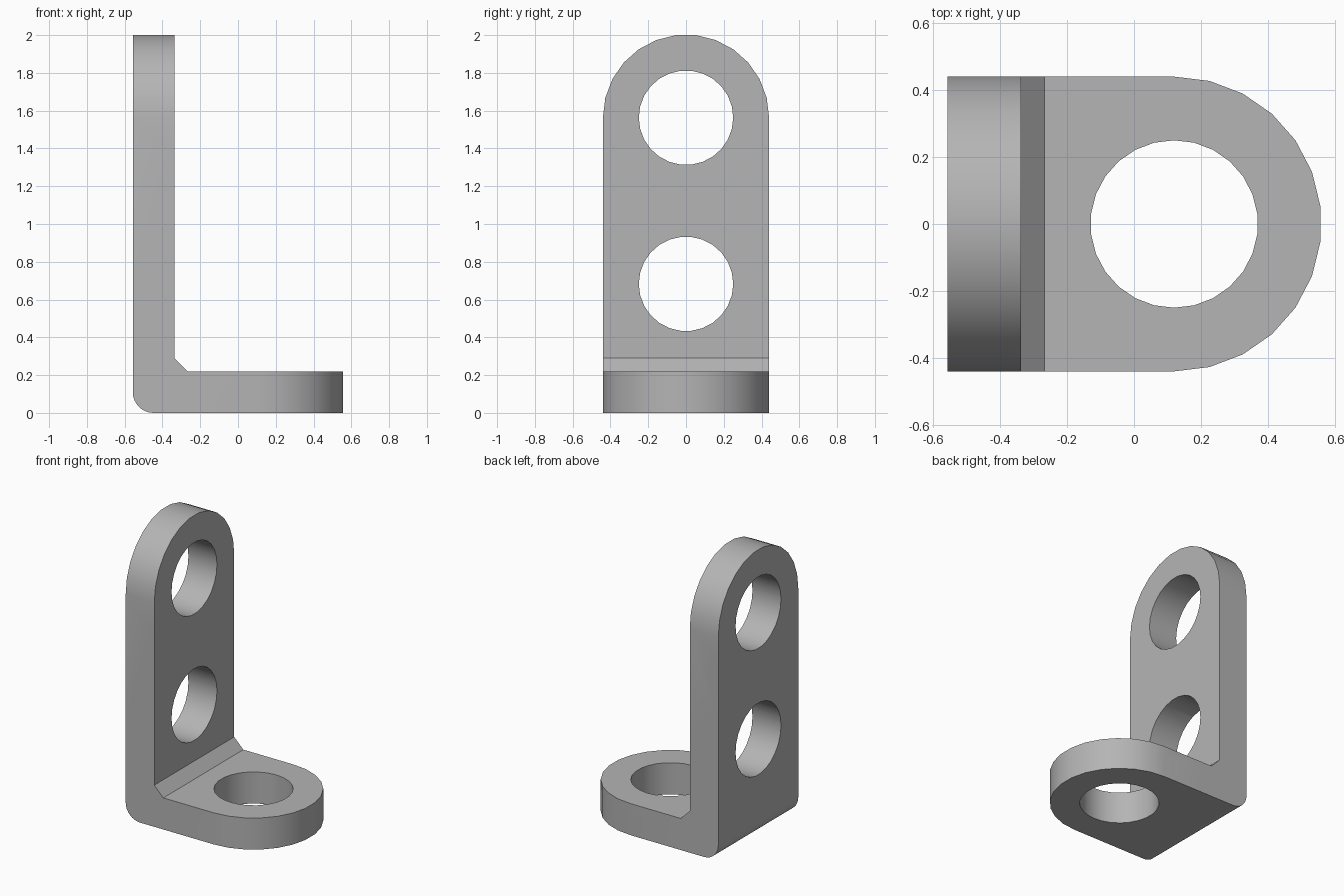
import bpy, bmesh
from math import pi, cos, sin
from mathutils import Vector

cube = bpy.data.objects.get("Cube")
if cube:
    bpy.data.objects.remove(cube, do_unlink=True)

HALF = 0.44        # half width and end radius of both plates
HOLE = 0.25        # hole radius
LEFT = -0.557      # outer face of the upright
THICK = 0.22
ARC = 13           # facets per half circle

grey = bpy.data.materials.new("grey metal")
grey.use_nodes = True
colour = (0.46, 0.46, 0.46, 1)
grey.diffuse_color = colour
grey.node_tree.nodes["Principled BSDF"].inputs["Base Color"].default_value = colour


def prism(name, points, depth):
    """Extrude a closed outline of 3D points along a depth vector."""
    bm = bmesh.new()
    face = bm.faces.new([bm.verts.new(p) for p in points])
    ext = bmesh.ops.extrude_face_region(bm, geom=[face])
    moved = [g for g in ext["geom"] if isinstance(g, bmesh.types.BMVert)]
    bmesh.ops.translate(bm, verts=moved, vec=depth)
    bmesh.ops.recalc_face_normals(bm, faces=bm.faces)
    mesh = bpy.data.meshes.new(name)
    bm.to_mesh(mesh)
    bm.free()
    mesh.materials.append(grey)
    obj = bpy.data.objects.new(name, mesh)
    bpy.context.collection.objects.link(obj)
    return obj


def on_upright(u, v):
    return Vector((-1, v, u))


def on_base(u, v):
    return Vector((u, v, -1))


def rounded_end(place, centre):
    """Long strip with a half-round end."""
    arc = [(centre + HALF * cos(a), HALF * sin(a))
           for a in (-pi / 2 + pi * i / ARC for i in range(ARC + 1))]
    return [place(u, v) for u, v in [(-1, HALF), (-1, -HALF)] + arc]


def circle(place, centre):
    """Hole outline with facets matching the rounded ends."""
    return [place(centre + HOLE * cos(a), HOLE * sin(a))
            for a in (-pi / 2 + pi * i / ARC for i in range(2 * ARC))]


def combine(target, cutter, operation):
    cutter.hide_render = True
    mod = target.modifiers.new("shape", 'BOOLEAN')
    mod.operation, mod.object, mod.solver = operation, cutter, 'EXACT'
    bpy.context.view_layer.objects.active = target
    bpy.ops.object.modifier_apply(modifier=mod.name)
    bpy.data.objects.remove(cutter, do_unlink=True)


# L-shaped side profile: rounded heel outside, chamfer inside
R = 0.11
heel = [(LEFT + R - R * cos(a), R - R * sin(a))
        for a in (pi / 2 * i / 8 for i in range(9))]
inner = LEFT + THICK
profile = heel + [(0.7, 0), (0.7, THICK), (inner + 0.07, THICK),
                  (inner, THICK + 0.07), (inner, 2.1), (LEFT, 2.1)]
bracket = prism("angle_bracket", [(x, -HALF, z) for x, z in profile],
                (0, 2 * HALF, 0))

# Rounded ends and through holes of the upright and the base
along_x, along_z = Vector((2, 0, 0)), Vector((0, 0, 4))
top_z, low_z, base_x = 1.563, 0.683, 0.12
for place, depth, end, holes in ((on_upright, along_x, top_z, (top_z, low_z)),
                                 (on_base, along_z, base_x, (base_x,))):
    combine(bracket, prism("end_outline", rounded_end(place, end), depth), 'INTERSECT')
    for centre in holes:
        combine(bracket, prism("hole_cutter", circle(place, centre), depth), 'DIFFERENCE')

bpy.ops.object.select_all(action='DESELECT')
bracket.select_set(True)
bpy.context.view_layer.objects.active = bracket
bpy.ops.object.shade_smooth_by_angle(angle=pi / 6)
